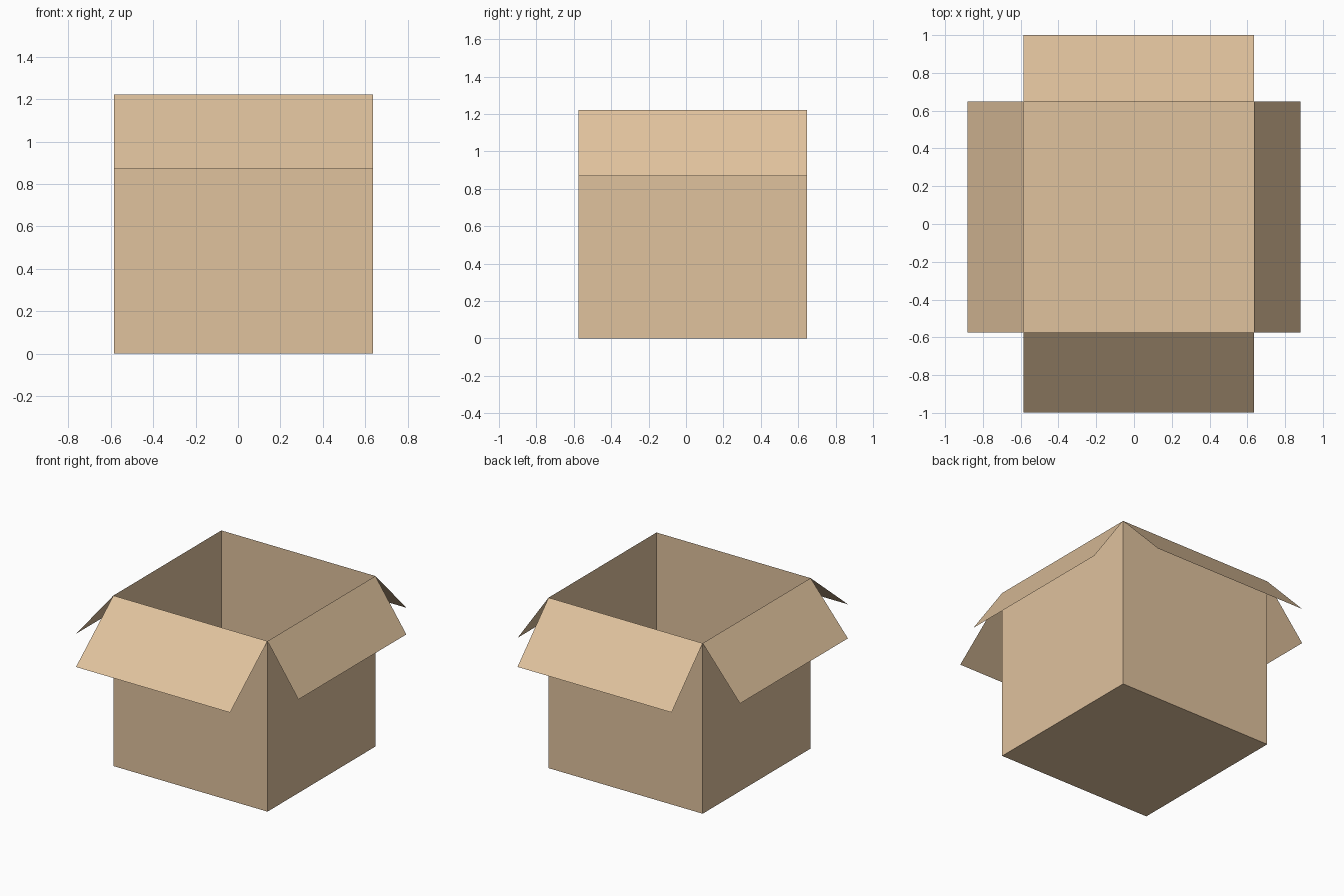
import bpy

if "Cube" in bpy.data.objects:
    bpy.data.objects.remove(bpy.data.objects["Cube"])

# Single cardboard colour
card = bpy.data.materials.new("cardboard")
card.diffuse_color = (0.745, 0.539, 0.337, 1.0)
card.use_nodes = True
card.node_tree.nodes["Principled BSDF"].inputs["Base Color"].default_value = card.diffuse_color

X0, X1, Y0, Y1, H = -0.586, 0.636, -0.574, 0.648, 1.222


def sheet(name, verts, faces):
    mesh = bpy.data.meshes.new(name)
    mesh.from_pydata(verts, [], faces)
    mesh.materials.append(card)
    obj = bpy.data.objects.new(name, mesh)
    bpy.context.collection.objects.link(obj)
    return obj


# Open box body: floor and four thin walls
ring = [(X0, Y0), (X1, Y0), (X1, Y1), (X0, Y1)]
verts = [(x, y, z) for z in (0, H) for x, y in ring]
walls = [(i, (i + 1) % 4, (i + 1) % 4 + 4, i + 4) for i in range(4)]
sheet("box_body", verts, [(3, 2, 1, 0)] + walls)

# Folded-out lid flaps: name, hinge edge index, outward offset, drop
flaps = [("front_flap", 0, (0, -0.424), 0.35),
         ("right_flap", 1, (0.245, 0), 0.353),
         ("back_flap", 2, (0, 0.352), 0.362),
         ("left_flap", 3, (-0.296, 0), 0.353)]
for name, i, (dx, dy), drop in flaps:
    a, b = ring[i], ring[(i + 1) % 4]
    sheet(name, [(a[0] + dx, a[1] + dy, H - drop), (b[0] + dx, b[1] + dy, H - drop),
                 (b[0], b[1], H), (a[0], a[1], H)], [(0, 1, 2, 3)])
